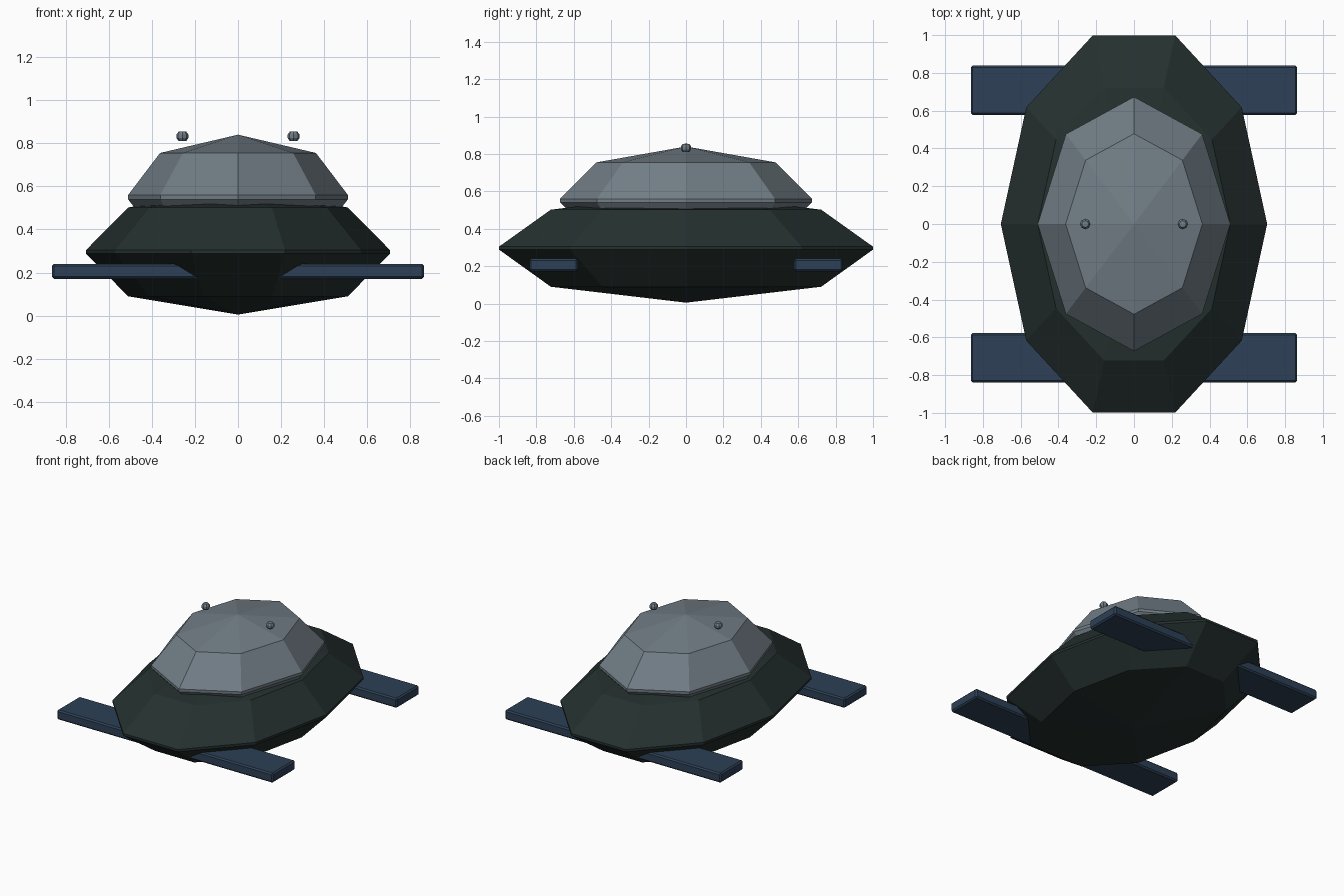
import bpy
import bmesh
from math import sin, cos, tau

cube = bpy.data.objects.get("Cube")
if cube:
    bpy.data.objects.remove(cube, do_unlink=True)


def material(name, rgb):
    mat = bpy.data.materials.new(name)
    mat.use_nodes = True
    mat.diffuse_color = (*rgb, 1)
    mat.node_tree.nodes["Principled BSDF"].inputs["Base Color"].default_value = (*rgb, 1)
    return mat


def finish(name, bm, mat):
    bmesh.ops.recalc_face_normals(bm, faces=bm.faces)
    mesh = bpy.data.meshes.new(name)
    bm.to_mesh(mesh)
    bm.free()
    mesh.materials.append(mat)
    obj = bpy.data.objects.new(name, mesh)
    bpy.context.collection.objects.link(obj)
    return obj


def lathe(name, profile, sides, stretch, mat, center=(0, 0)):
    """Faceted oval solid: profile lists (x radius, z) from bottom pole to top pole."""
    bm = bmesh.new()
    cx, cy = center
    bottom = bm.verts.new((cx, cy, profile[0][1]))
    top = bm.verts.new((cx, cy, profile[-1][1]))
    rings = [[bm.verts.new((cx + r * cos(tau * i / sides),
                            cy + r * stretch * sin(tau * i / sides), z))
              for i in range(sides)] for r, z in profile[1:-1]]
    for i in range(sides):
        j = (i + 1) % sides
        bm.faces.new((bottom, rings[0][i], rings[0][j]))
        bm.faces.new((top, rings[-1][i], rings[-1][j]))
        for low, high in zip(rings, rings[1:]):
            bm.faces.new((low[i], low[j], high[j], high[i]))
    return finish(name, bm, mat)


def flipper(name, x, y, mat):
    bm = bmesh.new()
    bmesh.ops.create_cube(bm, size=1)
    bmesh.ops.scale(bm, vec=(0.75, 0.26, 0.07), verts=bm.verts)
    bmesh.ops.translate(bm, vec=(x, y, 0.206), verts=bm.verts)
    obj = finish(name, bm, mat)
    bevel = obj.modifiers.new("Bevel", "BEVEL")
    bevel.width = 0.01
    bevel.segments = 1


hull_green = material("dark green", (0.018, 0.030, 0.028))
shell_grey = material("slate grey", (0.165, 0.205, 0.235))
flipper_blue = material("navy blue", (0.026, 0.051, 0.092))

# Wide ten-sided hull with a thin rim
lathe("hull", [(0, 0.005), (0.51, 0.09), (0.705, 0.288), (0.705, 0.305),
               (0.51, 0.502), (0, 0.59)], 10, 1.49, hull_green)

# Eight-sided dome, its lower half sunk into the hull
lathe("dome", [(0, 0.26), (0.36, 0.345), (0.51, 0.54), (0.51, 0.56),
               (0.362, 0.755), (0, 0.84)], 8, 1.32, shell_grey)

for side, sx in (("left", 1), ("right", -1)):
    # Small bead floating above each side of the dome
    lathe(f"{side}_bead", [(0, 0.81), (0.018, 0.811), (0.028, 0.825), (0.028, 0.84),
                           (0.018, 0.854), (0, 0.855)], 8, 1, shell_grey, (sx * 0.258, 0))
    # Front and rear flippers
    for end, sy in (("front", -1), ("rear", 1)):
        flipper(f"{end}_{side}_flipper", sx * 0.489, sy * 0.708, flipper_blue)
